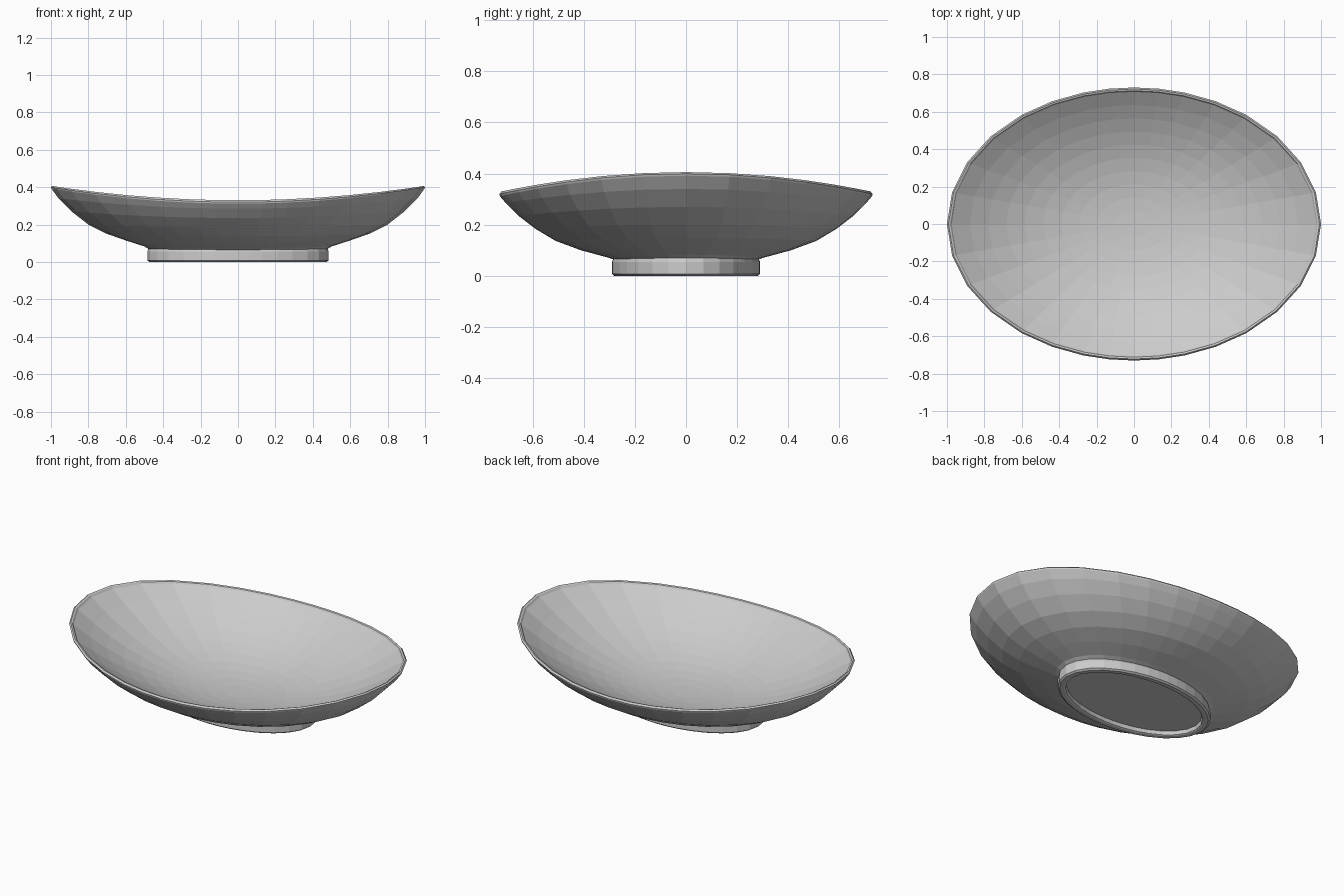
import bpy
import bmesh
from math import sin, cos, pi, radians

cube = bpy.data.objects.get("Cube")
if cube:
    bpy.data.objects.remove(cube, do_unlink=True)

# One plain glaze colour
glaze = bpy.data.materials.new("grey_glaze")
glaze.use_nodes = True
colour = (0.6, 0.6, 0.6, 1)
glaze.diffuse_color = colour
glaze.node_tree.nodes["Principled BSDF"].inputs["Base Color"].default_value = colour

# Facet corners of one quarter of the oval, mirrored all the way round
quarter = [radians(a) for a in (0, 13.5, 27, 40, 53, 64, 74.3, 82.3)]
half = quarter + [pi / 2] + [pi - a for a in reversed(quarter[1:])]
ANGLES = half + [a + pi for a in half]


def oval_ring(bm, rx, ry, z_end, z_side):
    """Oval ring whose height sweeps from its sides up to its ends."""
    return [bm.verts.new((rx * cos(a), ry * sin(a),
                          z_side + (z_end - z_side) * cos(a) ** 2)) for a in ANGLES]


def loft(name, sections, centre_z=None, cap_first=False):
    """Join oval sections into a shell, optionally closing either end."""
    bm = bmesh.new()
    rings = [oval_ring(bm, *s) for s in sections]
    n = len(ANGLES)
    for low, high in zip(rings, rings[1:]):
        for i in range(n):
            j = (i + 1) % n
            bm.faces.new((low[i], low[j], high[j], high[i]))
    if cap_first:
        bm.faces.new(list(reversed(rings[0])))
    if centre_z is not None:
        hub = bm.verts.new((0, 0, centre_z))
        last = rings[-1]
        for i in range(n):
            bm.faces.new((last[i], last[(i + 1) % n], hub))
    mesh = bpy.data.meshes.new(name)
    bm.to_mesh(mesh)
    bm.free()
    mesh.materials.append(glaze)
    obj = bpy.data.objects.new(name, mesh)
    bpy.context.collection.objects.link(obj)
    return obj


# Bowl: outer wall, rounded lip, then the hollow down to the centre
outer = [
    (0.48, 0.285, 0.07, 0.065), (0.50, 0.31, 0.083, 0.073),
    (0.60, 0.41, 0.115, 0.10), (0.70, 0.51, 0.15, 0.137),
    (0.80, 0.59, 0.20, 0.185), (0.89, 0.655, 0.27, 0.235),
    (0.96, 0.705, 0.34, 0.285),
]
lip = [(0.997, 0.728, 0.392, 0.312), (1.0, 0.73, 0.40, 0.32),
       (0.992, 0.722, 0.406, 0.33), (0.982, 0.712, 0.402, 0.327)]
FLOOR = 0.085
STEPS = 10
hollow = []
for k in range(STEPS, 0, -1):
    s = k / STEPS
    rise = s ** 2.3
    hollow.append((0.975 * s, 0.706 * s, FLOOR + 0.307 * rise, FLOOR + 0.233 * rise))
loft("bowl", outer + lip + hollow, centre_z=FLOOR)

# Foot: shallow recessed base with a softened ring around it
loft("foot", [
    (0.435, 0.245, 0.025, 0.025), (0.44, 0.25, 0.004, 0.004),
    (0.448, 0.258, 0, 0), (0.474, 0.28, 0, 0),
    (0.485, 0.29, 0.008, 0.008), (0.485, 0.29, 0.055, 0.055),
    (0.48, 0.285, 0.07, 0.065),
], cap_first=True)
